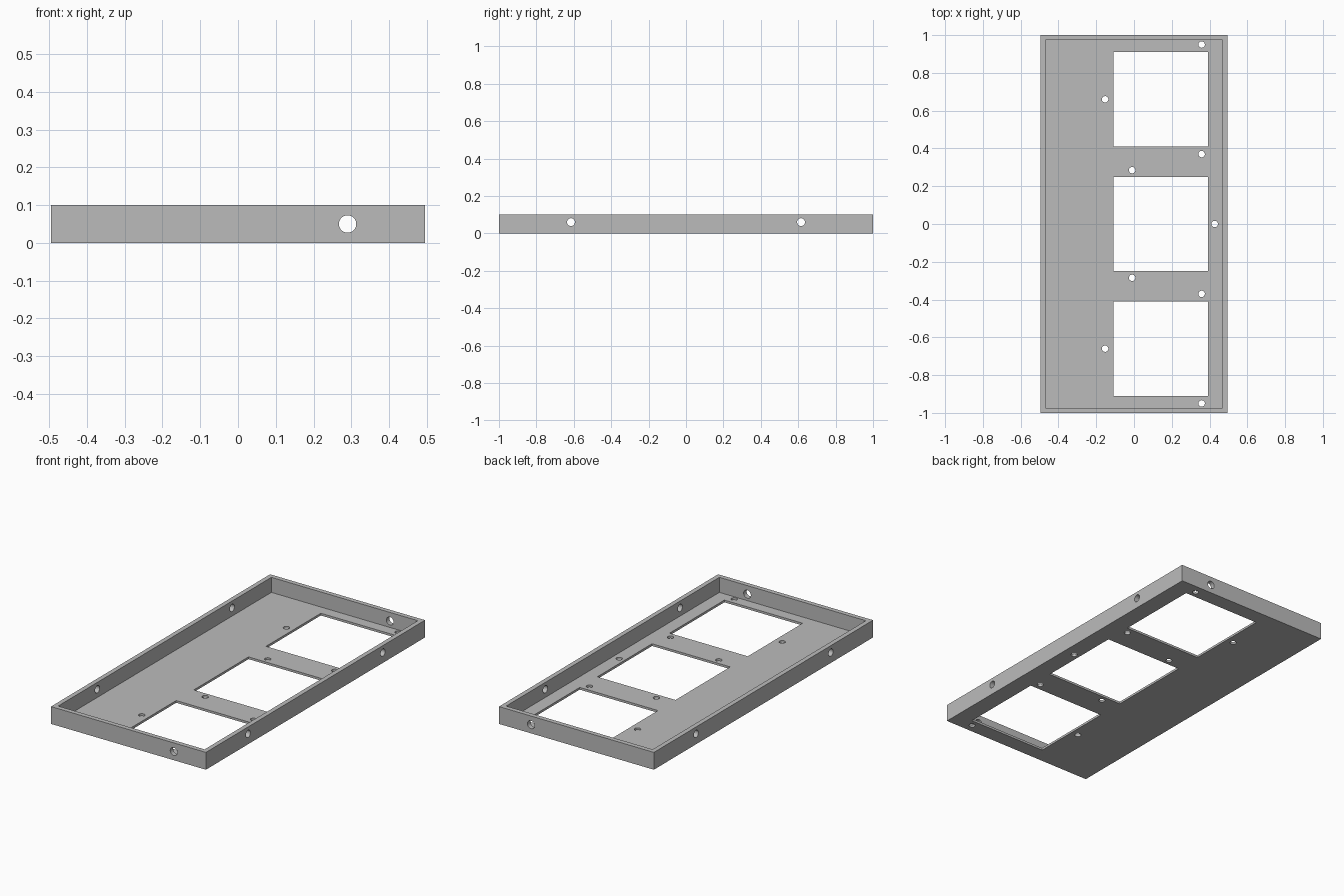
import bpy
from math import pi

if "Cube" in bpy.data.objects:
    bpy.data.objects.remove(bpy.data.objects["Cube"])

HALF_X, HALF_Y, HEIGHT = 0.495, 1.0, 0.10
WALL, FLOOR = 0.027, 0.013


def make_material(name, rgb):
    mat = bpy.data.materials.new(name)
    mat.use_nodes = True
    color = (*rgb, 1)
    mat.diffuse_color = color
    mat.node_tree.nodes["Principled BSDF"].inputs["Base Color"].default_value = color
    return mat


def box(name, x0, x1, y0, y1, z0, z1):
    bpy.ops.mesh.primitive_cube_add(
        size=1, location=((x0 + x1) / 2, (y0 + y1) / 2, (z0 + z1) / 2))
    obj = bpy.context.object
    obj.name = name
    obj.scale = (x1 - x0, y1 - y0, z1 - z0)
    bpy.ops.object.transform_apply(location=False, rotation=False, scale=True)
    return obj


def drill(radius, location, rotation=(0, 0, 0)):
    bpy.ops.mesh.primitive_cylinder_add(
        vertices=32, radius=radius, depth=0.1, location=location, rotation=rotation)
    return bpy.context.object


def cut(target, cutter):
    cutter.hide_render = True
    mod = target.modifiers.new("cut", "BOOLEAN")
    mod.operation = "DIFFERENCE"
    mod.solver = "EXACT"
    mod.object = cutter
    bpy.context.view_layer.objects.active = target
    bpy.ops.object.modifier_apply(modifier=mod.name)
    bpy.data.objects.remove(cutter)


# Open tray: solid block with the cavity removed
tray = box("tray", -HALF_X, HALF_X, -HALF_Y, HALF_Y, 0, HEIGHT)
cut(tray, box("cavity", WALL - HALF_X, HALF_X - WALL,
              WALL - HALF_Y, HALF_Y - WALL, FLOOR, HEIGHT + 0.1))

# Three square windows in the floor
for y in (-0.66, 0, 0.66):
    cut(tray, box("window", -0.108, 0.392, y - 0.25, y + 0.25, -0.05, 0.05))

# Small mounting holes in the floor
cut(tray, drill(0.017, (0.427, 0, 0)))
for side in (-1, 1):
    for x, y in ((-0.153, 0.66), (0.358, 0.95), (0.358, 0.37), (-0.01, 0.285)):
        cut(tray, drill(0.017, (x, side * y, 0)))

# Holes through the long walls and the end walls
for side in (-1, 1):
    for y in (-0.615, 0.615):
        cut(tray, drill(0.021, (side * HALF_X, y, 0.06), (0, pi / 2, 0)))
    cut(tray, drill(0.023, (0.29, side * HALF_Y, 0.05), (pi / 2, 0, 0)))

# Single grey finish, with round bores shaded smooth
tray.data.materials.clear()
tray.data.materials.append(make_material("grey", (0.5, 0.5, 0.5)))
bpy.ops.object.select_all(action="DESELECT")
tray.select_set(True)
bpy.context.view_layer.objects.active = tray
bpy.ops.object.shade_smooth_by_angle(angle=pi / 6)
